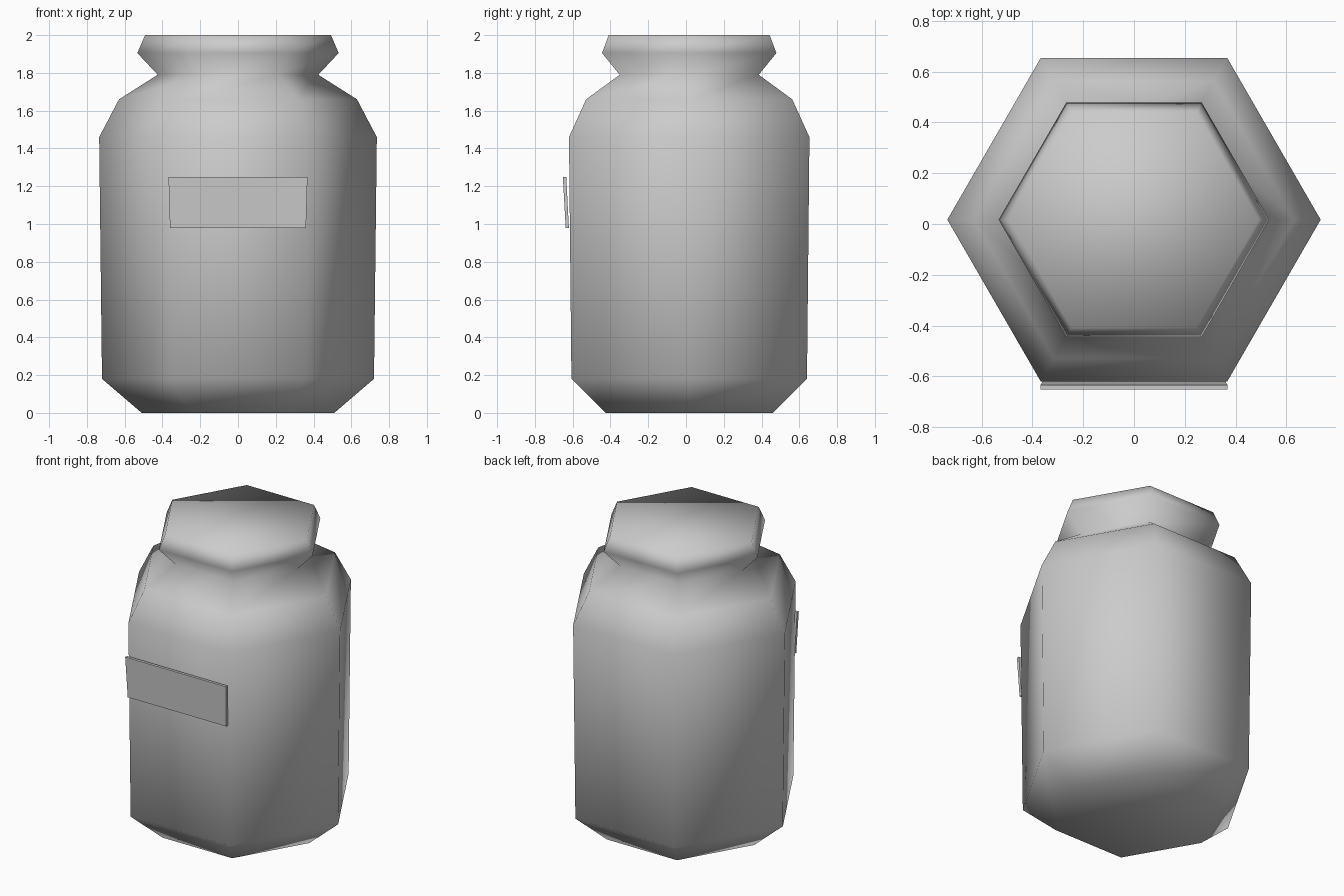
import bpy
import math

old = bpy.data.objects.get("Cube")
if old:
    bpy.data.objects.remove(old, do_unlink=True)

SIDES = 6
CENTRE_Y = 0.017


def make_material(name, colour):
    mat = bpy.data.materials.new(name)
    mat.use_nodes = True
    mat.diffuse_color = colour
    mat.node_tree.nodes["Principled BSDF"].inputs["Base Color"].default_value = colour
    return mat


def make_object(name, verts, faces, mat, smooth):
    mesh = bpy.data.meshes.new(name)
    mesh.from_pydata(verts, [], faces)
    mesh.materials.append(mat)
    for poly in mesh.polygons:
        poly.use_smooth = smooth
    obj = bpy.data.objects.new(name, mesh)
    bpy.context.collection.objects.link(obj)
    return obj


def ring(radius, z):
    angles = [2 * math.pi * i / SIDES for i in range(SIDES)]
    return [(radius * math.cos(a), CENTRE_Y + radius * math.sin(a), z) for a in angles]


def loft(rings):
    """Join equal rings from bottom to top and cap both ends."""
    n = len(rings[0])
    verts = [v for r in rings for v in r]
    faces = [(k * n + i, k * n + (i + 1) % n, (k + 1) * n + (i + 1) % n, (k + 1) * n + i)
             for k in range(len(rings) - 1) for i in range(n)]
    faces.append(tuple(reversed(range(n))))
    faces.append(tuple(range(len(verts) - n, len(verts))))
    return verts, faces


grey = make_material("plain grey", (0.6, 0.6, 0.6, 1))

# Jar: base, wall, shoulder, neck and lid in one smooth six-sided shape
profile = [(0.51, 0), (0.72, 0.18), (0.735, 1.46), (0.63, 1.66),
           (0.425, 1.79), (0.533, 1.905), (0.492, 2.0)]
verts, faces = loft([ring(r, z) for r, z in profile])
make_object("jar", verts, faces, grey, True)

# Label: thin plate on the front, leaning outwards at the top
def label_ring(half_width, front, back, z):
    return [(-half_width, front, z), (half_width, front, z),
            (half_width, back, z), (-half_width, back, z)]


verts, faces = loft([label_ring(0.36, -0.637, -0.62, 0.98),
                     label_ring(0.368, -0.652, -0.634, 1.25)])
make_object("label", verts, faces, grey, False)
